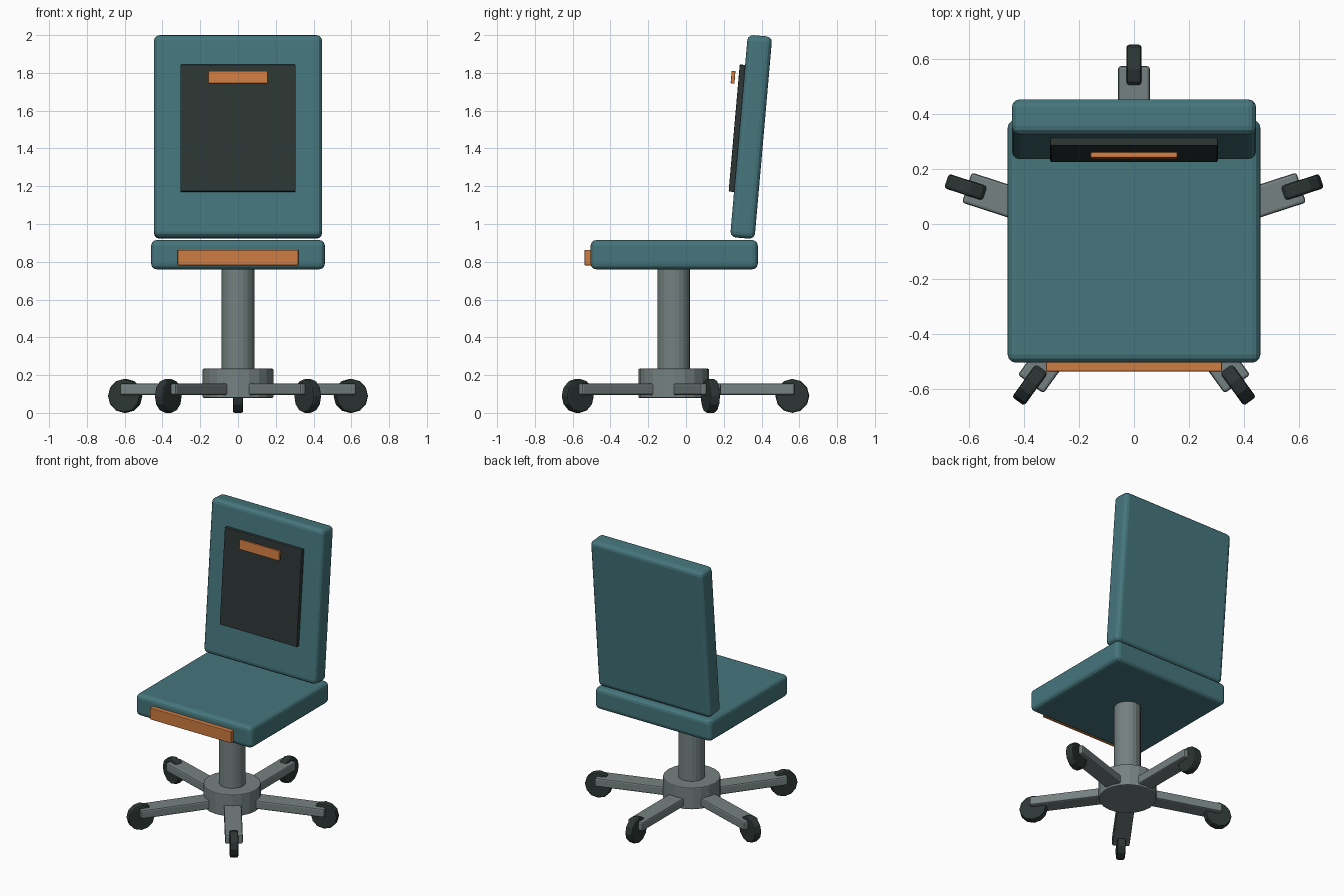
import bpy, math
from mathutils import Matrix, Vector

if "Cube" in bpy.data.objects:
    bpy.data.objects.remove(bpy.data.objects["Cube"])

BASE_Y = -0.065              # swivel axis
TILT = math.radians(-5)      # backrest lean


def material(name, color):
    m = bpy.data.materials.new(name)
    m.diffuse_color = (*color, 1)
    m.use_nodes = True
    m.node_tree.nodes["Principled BSDF"].inputs["Base Color"].default_value = m.diffuse_color
    return m


teal = material("teal_fabric", (0.06, 0.182, 0.204))
dark = material("dark_rubber", (0.026, 0.037, 0.035))
orange = material("orange_trim", (0.62, 0.20, 0.053))
grey = material("grey_metal", (0.18, 0.22, 0.22))


def finish(ob, name, mat, bevel, segments=2):
    ob.name = name
    ob.data.materials.append(mat)
    if bevel:
        b = ob.modifiers.new("bevel", 'BEVEL')
        b.width = bevel
        b.segments = segments
        b.limit_method = 'ANGLE'
        b.angle_limit = math.radians(40)
    return ob


def box(name, size, loc, mat, bevel=0.0, rot=(0, 0, 0), segments=2):
    bpy.ops.mesh.primitive_cube_add(size=1, location=loc, rotation=rot)
    ob = bpy.context.object
    ob.data.transform(Matrix.Diagonal((*size, 1)))
    return finish(ob, name, mat, bevel, segments)


def cylinder(name, radius, depth, loc, mat, sides, bevel=0.0, rot=(0, 0, 0)):
    bpy.ops.mesh.primitive_cylinder_add(vertices=sides, radius=radius, depth=depth,
                                        location=loc, rotation=rot)
    return finish(bpy.context.object, name, mat, bevel)


# Cushions
box("seat", (0.92, 0.885, 0.155), (0, -0.0625, 0.8375), teal, 0.03, segments=3)
box("backrest", (0.89, 0.13, 1.075), (0, 0.345, 1.461), teal, 0.03, (TILT, 0, 0), 3)

# Panel and trim
box("back_panel", (0.61, 0.03, 0.675), (0, 0.27, 1.507), dark, 0.005, (TILT, 0, 0))
box("back_tag", (0.315, 0.02, 0.067), (0, 0.249, 1.777), orange, 0.003, (TILT, 0, 0))
box("seat_strip", (0.64, 0.04, 0.083), (0, -0.517, 0.822), orange, 0.004)

# Swivel post and hub
cylinder("post", 0.087, 0.60, (0, BASE_Y, 0.48), grey, 20)
cylinder("hub", 0.187, 0.155, (0, BASE_Y, 0.1565), grey, 20, 0.006)

# Five legs with caster wheels
for i in range(5):
    a = math.radians(90 + 72 * i)
    out = Vector((math.cos(a), math.sin(a), 0))
    centre = Vector((0, BASE_Y, 0))
    box(f"leg_{i + 1}", (0.56, 0.115, 0.062), centre + out * 0.36 + Vector((0, 0, 0.125)),
        grey, 0.01, (0, 0, a))
    cylinder(f"wheel_{i + 1}", 0.09, 0.055, centre + out * 0.628 + Vector((0, 0, 0.09)),
             dark, 12, 0.01, (math.pi / 2, 0, a))
